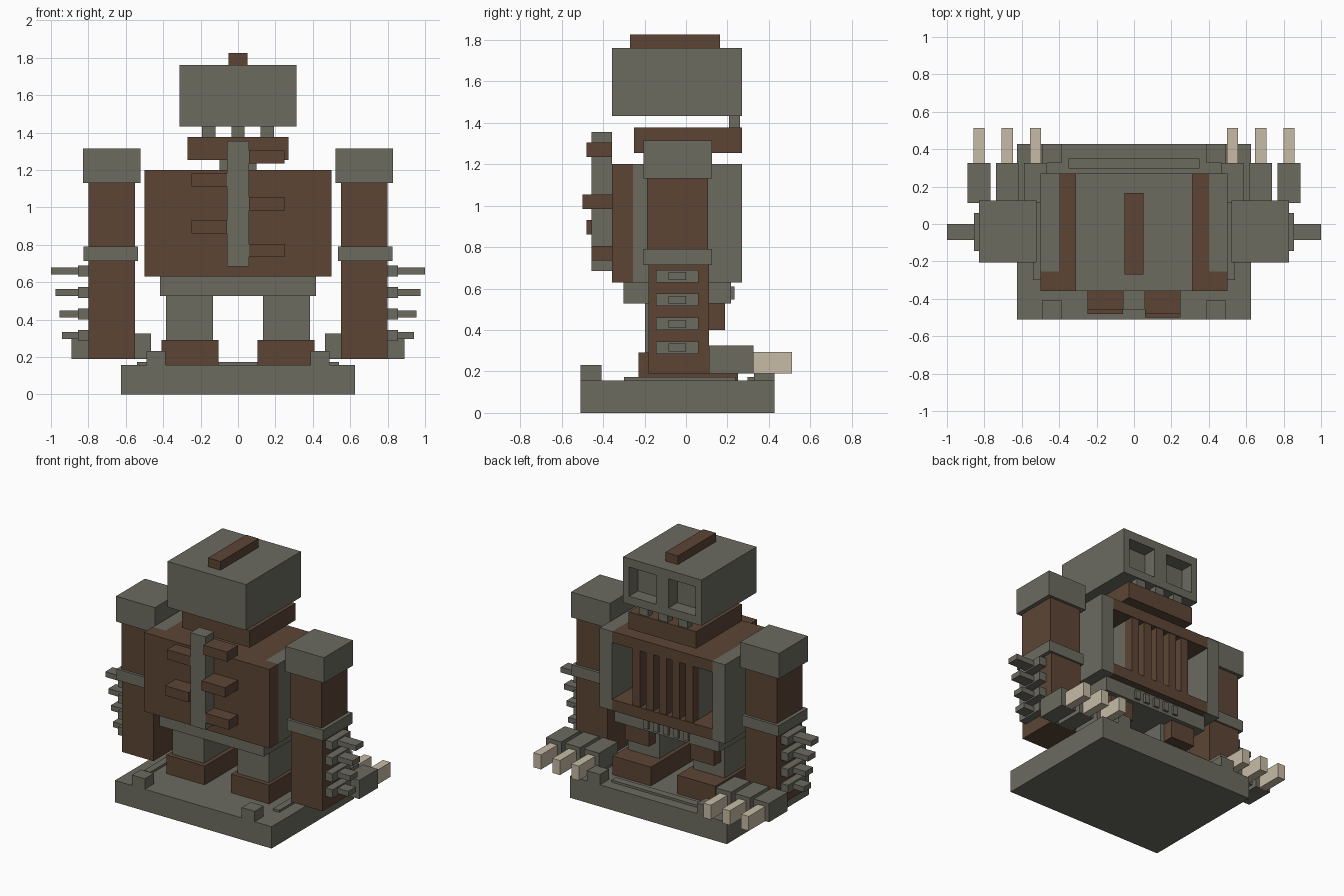
import bpy, bmesh


def colour(name, rgb):
    m = bpy.data.materials.new(name)
    m.diffuse_color = (*rgb, 1)
    return m


GREY = colour("stone_grey", (0.150, 0.146, 0.118))
BROWN = colour("rust_brown", (0.107, 0.060, 0.036))
CREAM = colour("bone_cream", (0.57, 0.50, 0.38))


def boxes(name, mat, *extents):
    """One object from boxes given as (x0, x1, y0, y1, z0, z1)."""
    bm = bmesh.new()
    for x0, x1, y0, y1, z0, z1 in extents:
        verts = bmesh.ops.create_cube(bm, size=1)["verts"]
        for v in verts:
            v.co.x = x1 if v.co.x > 0 else x0
            v.co.y = y1 if v.co.y > 0 else y0
            v.co.z = z1 if v.co.z > 0 else z0
    me = bpy.data.meshes.new(name)
    bm.to_mesh(me)
    bm.free()
    ob = bpy.data.objects.new(name, me)
    me.materials.append(mat)
    bpy.context.collection.objects.link(ob)
    return ob


def pair(name, mat, *extents):
    """Boxes mirrored across x = 0."""
    ob = boxes(name, mat, *extents)
    ob.modifiers.new("mirror", "MIRROR").use_axis[0] = True
    return ob


# Base slab with corner blocks and raised strips
boxes("base", GREY, (-0.625, 0.625, -0.51, 0.427, 0, 0.157))
pair("base_corners", GREY,
     (0.387, 0.49, -0.51, -0.407, 0.157, 0.232),
     (0.387, 0.49, 0.327, 0.427, 0.157, 0.232))
pair("base_side_strips", GREY, (0.49, 0.54, -0.3, 0.24, 0.157, 0.173))
boxes("base_back_strip", GREY, (-0.35, 0.35, 0.297, 0.35, 0.157, 0.173))

# Legs
pair("feet", BROWN, (0.105, 0.41, -0.23, 0.25, 0.157, 0.292))
pair("legs", GREY, (0.135, 0.385, -0.197, 0.11, 0.292, 0.527))
pair("knee_plates", BROWN, (0.165, 0.355, 0.11, 0.187, 0.4, 0.527))

# Pelvis with a row of small teeth
boxes("pelvis", GREY, (-0.417, 0.417, -0.302, 0.218, 0.527, 0.63))
boxes("pelvis_teeth", GREY,
      *[(i * 0.08 - 0.02, i * 0.08 + 0.02, 0.218, 0.234, 0.547, 0.61)
        for i in range(-2, 3)])

# Torso: open cage with solid rear panel, pillars and rib bars
boxes("torso_panel", BROWN, (-0.5, 0.5, -0.357, -0.255, 0.63, 1.2))
pair("torso_pillars", GREY, (0.4, 0.5, -0.255, 0.27, 0.63, 1.2))
boxes("torso_slabs", BROWN,
      (-0.4, 0.4, -0.255, 0.27, 1.12, 1.2),
      (-0.4, 0.4, -0.255, 0.27, 0.63, 0.71))
boxes("torso_core", GREY, (-0.24, 0.24, -0.255, 0.195, 0.71, 1.12))
boxes("rib_bars", BROWN,
      *[(i * 0.105 - 0.03, i * 0.105 + 0.03, 0.195, 0.265, 0.71, 1.12)
        for i in range(-2, 3)])

# Spine post with staggered pegs
boxes("spine_post", GREY, (-0.06, 0.06, -0.457, -0.357, 0.685, 1.355))
boxes("spine_pegs", BROWN,
      *[(min(s * 0.06, s * 0.248), max(s * 0.06, s * 0.248),
         y, -0.357, z - 0.035, z + 0.035)
        for s, y, z in ((1, -0.48, 1.27), (-1, -0.457, 1.147), (1, -0.5, 1.02),
                        (-1, -0.48, 0.895), (1, -0.457, 0.77))])

# Neck, jaw and jaw teeth
boxes("neck", GREY, (-0.1, 0.1, -0.1, 0.1, 1.2, 1.255))
boxes("jaw", BROWN, (-0.27, 0.27, -0.252, 0.27, 1.255, 1.377))
boxes("jaw_teeth", GREY,
      *[(x - 0.036, x + 0.036, 0.208, 0.26, 1.377, 1.432)
        for x in (-0.157, 0, 0.157)])

# Head with sunken eye sockets, and a crest
head = boxes("head", GREY, (-0.313, 0.313, -0.357, 0.27, 1.432, 1.762))
cutter = boxes("eye_cutter", GREY,
               (0.05, 0.265, 0.17, 0.35, 1.49, 1.7),
               (-0.265, -0.05, 0.17, 0.35, 1.49, 1.7))
cutter.hide_render = True
cutter.hide_viewport = True
cut = head.modifiers.new("eyes", "BOOLEAN")
cut.operation = "DIFFERENCE"
cut.solver = "EXACT"
cut.object = cutter
boxes("crest", BROWN, (-0.05, 0.05, -0.27, 0.165, 1.762, 1.825))

# Arms
pair("shoulders", GREY, (0.52, 0.83, -0.205, 0.125, 1.132, 1.315))
pair("upper_arms", BROWN, (0.55, 0.8, -0.188, 0.105, 0.792, 1.132))
pair("elbows", GREY, (0.535, 0.825, -0.207, 0.125, 0.713, 0.792))
pair("forearms", BROWN, (0.55, 0.8, -0.18, 0.112, 0.19, 0.713))

# Forearm spikes, shorter towards the hand
spikes = [(0.66, 1.0), (0.545, 0.975), (0.43, 0.955), (0.315, 0.94)]
pair("spike_bases", GREY,
     *[(0.8, 0.855, -0.145, 0.06, z - 0.03, z + 0.03) for z, _ in spikes])
pair("spike_tips", GREY,
     *[(0.855, x, -0.085, 0.0, z - 0.019, z + 0.019) for z, x in spikes])

# Fingers and claws
fingers = (0.527, 0.678, 0.829)
pair("fingers", GREY,
     *[(x - 0.061, x + 0.061, 0.112, 0.325, 0.19, 0.325) for x in fingers])
pair("claws", CREAM,
     *[(x - 0.03, x + 0.03, 0.325, 0.512, 0.19, 0.295) for x in fingers])
